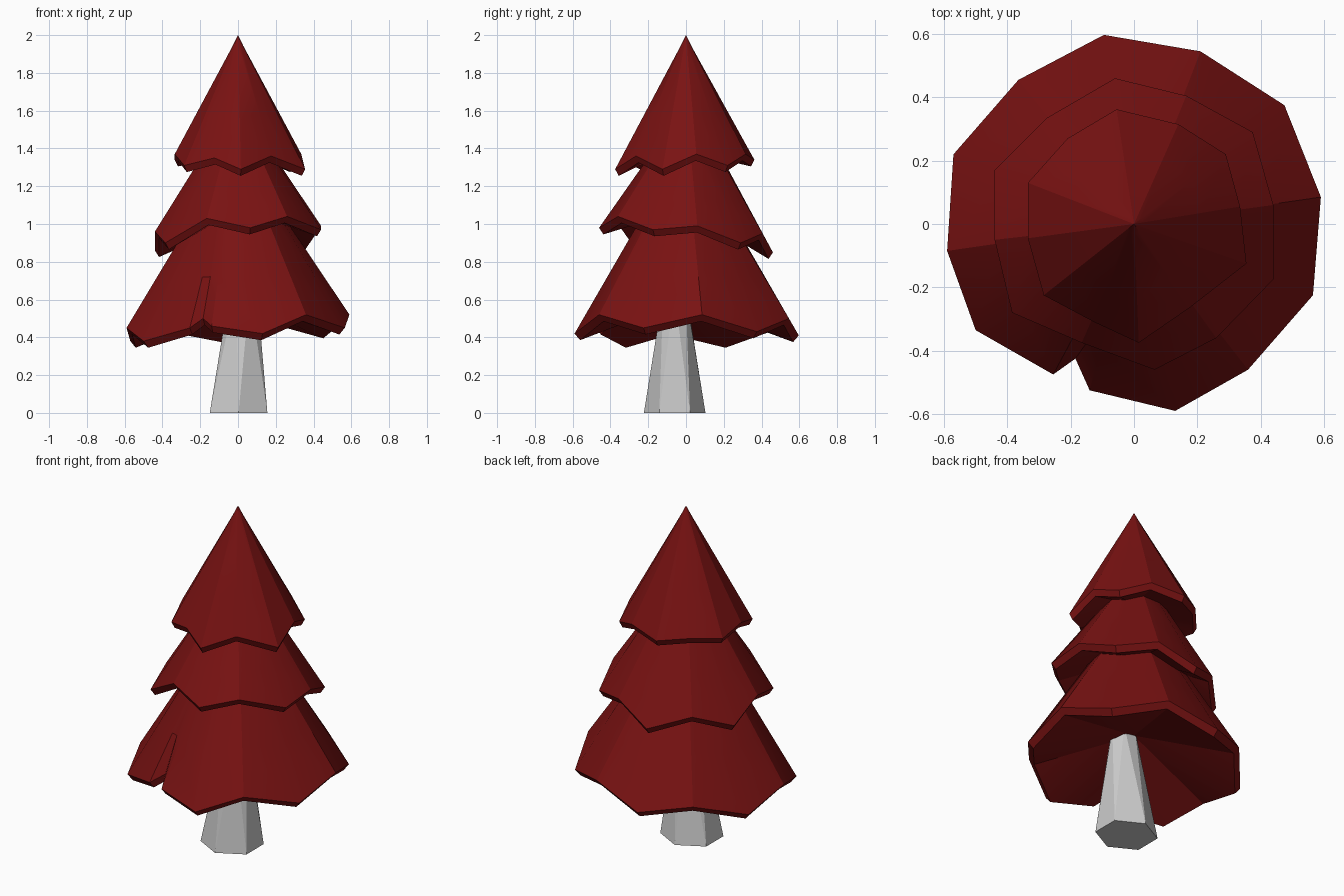
import bpy, bmesh
from math import radians, cos, sin, pi
from mathutils import Vector

if "Cube" in bpy.data.objects:
    bpy.data.objects.remove(bpy.data.objects["Cube"])

red = bpy.data.materials.new("dark_red")
red.diffuse_color = (0.19, 0.006, 0.006, 1)
red.use_nodes = True
red.node_tree.nodes["Principled BSDF"].inputs["Base Color"].default_value = red.diffuse_color


def finish(name, bm, mat=None, smooth=True):
    bmesh.ops.recalc_face_normals(bm, faces=bm.faces)
    me = bpy.data.meshes.new(name)
    bm.to_mesh(me)
    bm.free()
    ob = bpy.data.objects.new(name, me)
    bpy.context.collection.objects.link(ob)
    if mat:
        me.materials.append(mat)
    bpy.ops.object.select_all(action='DESELECT')
    ob.select_set(True)
    bpy.context.view_layer.objects.active = ob
    if smooth:
        bpy.ops.object.shade_smooth_by_angle(angle=radians(25))
    return ob


def bridge(bm, a, b):
    n = len(a)
    for i in range(n):
        j = (i + 1) % n
        bm.faces.new((a[i], a[j], b[j], b[i]))


def fan(bm, ring, co):
    c = bm.verts.new(co)
    for i in range(len(ring)):
        bm.faces.new((ring[i - 1], ring[i], c))


# Zigzag skirt: rim points, upper collar, thin lip and shallow underside
def tier(name, rim, collar_r, collar_z, tip_z, under_z, notch=None):
    bm = bmesh.new()
    rim = [Vector(p) for p in rim]
    n = len(rim)
    collar = []
    for p in rim:
        d = Vector((p.x, p.y, 0)).normalized() * collar_r
        collar.append(Vector((d.x, d.y, collar_z)))
    mid = [c.lerp(p, 0.6) for c, p in zip(collar, rim)]
    if notch is not None:
        mid[notch] = (mid[notch - 1] + mid[(notch + 1) % n]) / 2
    lip = [Vector((p.x * .95, p.y * .95, p.z - .035)) for p in rim]
    rings = [[bm.verts.new(p) for p in r] for r in (collar, mid, rim, lip)]
    for a, b in zip(rings, rings[1:]):
        bridge(bm, a, b)
    fan(bm, rings[0], (0, 0, tip_z))
    fan(bm, rings[-1], (0, 0, under_z))
    return finish(name, bm, red)


# Foliage tiers
tier("lower_foliage", [
    (.59, .085, .52), (.475, .375, .43), (.21, .545, .50), (-.095, .597, .41),
    (-.365, .455, .46), (-.57, .22, .38), (-.59, -.085, .45), (-.50, -.335, .38),
    (-.255, -.475, .45), (-.185, -.425, .50), (-.14, -.525, .46),
    (.13, -.59, .42), (.36, -.46, .52), (.565, -.225, .45)],
    .19, 1.12, 1.2, .60, notch=9)
tier("middle_foliage", [
    (.44, .06, .99), (.375, .29, .90), (.165, .405, .95), (-.06, .46, .85),
    (-.275, .335, .93), (-.44, .17, .86), (-.44, -.05, .96), (-.385, -.28, .90),
    (-.165, -.375, 1.03), (.065, -.46, .98), (.26, -.36, 1.04), (.44, -.175, .97)],
    .16, 1.41, 1.46, 1.08)
tier("top_foliage", [
    (.335, .055, 1.37), (.29, .22, 1.31), (.14, .315, 1.37), (-.055, .362, 1.34),
    (-.21, .27, 1.36), (-.335, .13, 1.34), (-.335, -.045, 1.37), (-.285, -.225, 1.31),
    (-.125, -.31, 1.35), (.015, -.375, 1.29), (.175, -.265, 1.36), (.355, -.125, 1.29)],
    .03, 1.94, 2.0, 1.43)

# Twisted six-sided trunk
bm = bmesh.new()


def hexagon(r, x, y, z, turn):
    return [bm.verts.new((x + r * 1.08 * cos(k * pi / 3 - pi / 2 + turn),
                          y + r * sin(k * pi / 3 - pi / 2 + turn), z)) for k in range(6)]


base = hexagon(.163, .003, -.06, 0, 0)
head = hexagon(.068, .028, -.06, .64, radians(28))
bridge(bm, base, head)
bm.faces.new(base)
bm.faces.new(head)
bmesh.ops.triangulate(bm, faces=[f for f in bm.faces if len(f.verts) == 4])
finish("trunk", bm, smooth=False)
